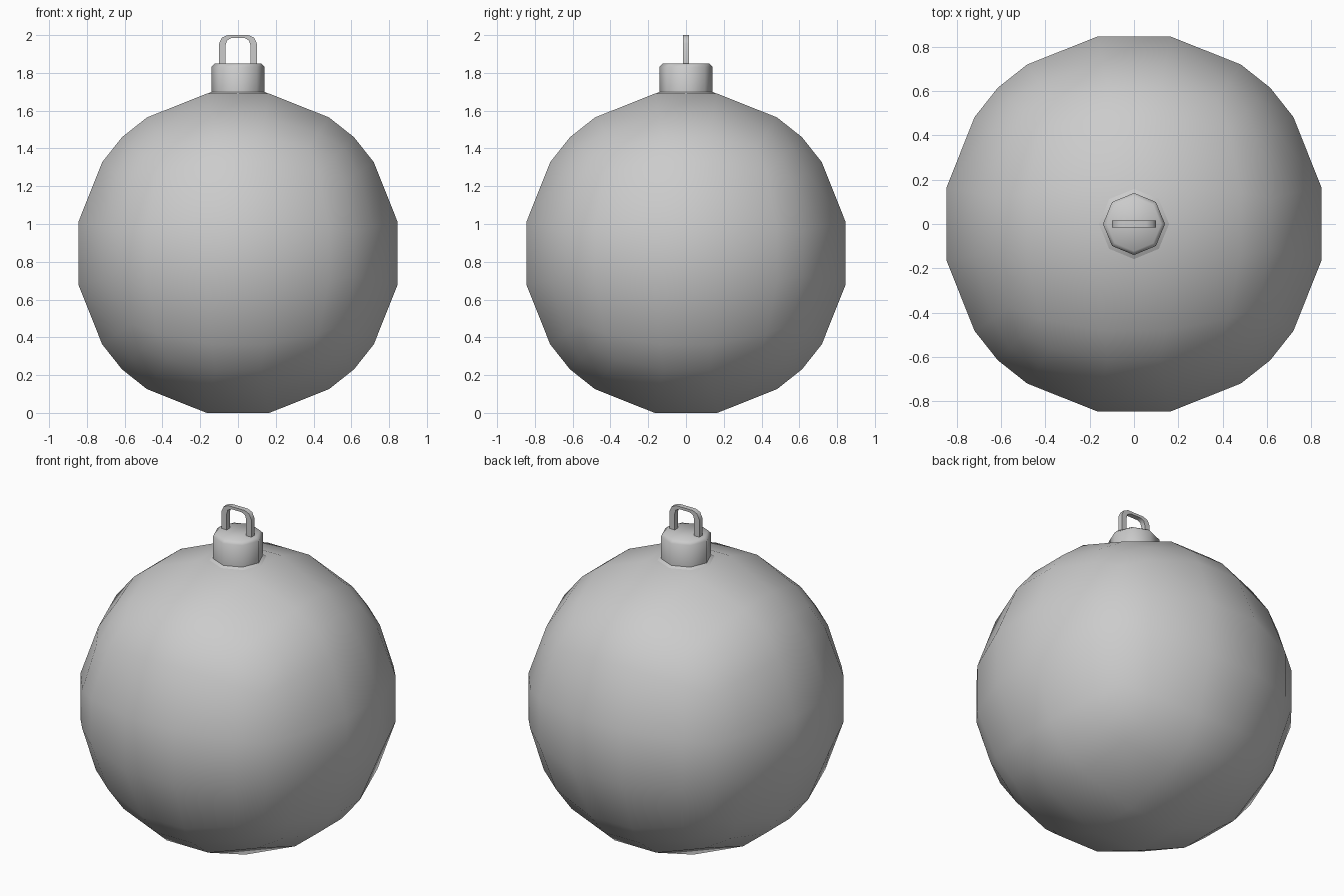
import bpy, bmesh, math
from mathutils import Vector

if "Cube" in bpy.data.objects:
    bpy.data.objects.remove(bpy.data.objects["Cube"])


def finish(name, bm, angle):
    bmesh.ops.remove_doubles(bm, verts=bm.verts, dist=0.0005)
    bmesh.ops.recalc_face_normals(bm, faces=bm.faces)
    mesh = bpy.data.meshes.new(name)
    bm.to_mesh(mesh)
    bm.free()
    ob = bpy.data.objects.new(name, mesh)
    bpy.context.collection.objects.link(ob)
    bpy.ops.object.select_all(action='DESELECT')
    bpy.context.view_layer.objects.active = ob
    ob.select_set(True)
    bpy.ops.object.shade_smooth_by_angle(angle=math.radians(angle))
    return ob


# Ball: a cube grid pushed out to a sphere
RADIUS, CENTRE_Z = 0.877, 0.845
steps = [-1, -0.67, -0.195, 0.195, 0.67, 1]
bm = bmesh.new()
for axis in range(3):
    for sign in (-1, 1):
        def point(u, v):
            p = [0, 0, 0]
            p[axis], p[(axis + 1) % 3], p[(axis + 2) % 3] = sign, u, v
            return bm.verts.new(Vector(p).normalized() * RADIUS + Vector((0, 0, CENTRE_Z)))
        grid = [[point(u, v) for v in steps] for u in steps]
        for i in range(5):
            for j in range(5):
                bm.faces.new((grid[i][j], grid[i + 1][j], grid[i + 1][j + 1], grid[i][j + 1]))
finish("ball", bm, 60)

# Cap: eight-sided collar with a flared foot and bevelled rim
bm = bmesh.new()
rings = []
for r, z in [(0.163, 1.688), (0.14, 1.70), (0.14, 1.832), (0.122, 1.85)]:
    rings.append([bm.verts.new((r * math.cos(k * math.pi / 4), r * math.sin(k * math.pi / 4), z))
                  for k in range(8)])
for a, b in zip(rings, rings[1:]):
    for k in range(8):
        n = (k + 1) % 8
        bm.faces.new((a[k], a[n], b[n], b[k]))
bm.faces.new(rings[-1])
finish("cap", bm, 50)

# Hanging loop: flat arch with square section
outer = [(0.10, 1.84), (0.10, 1.955), (0.085, 1.987), (0.055, 2.0)]
inner = [(0.065, 1.84), (0.065, 1.95), (0.058, 1.972), (0.035, 1.984)]
outer += [(-x, z) for x, z in reversed(outer)]
inner += [(-x, z) for x, z in reversed(inner)]
bm = bmesh.new()
sections = []
for (ox, oz), (ix, iz) in zip(outer, inner):
    sections.append([bm.verts.new(c) for c in ((ox, -0.015, oz), (ox, 0.015, oz),
                                               (ix, 0.015, iz), (ix, -0.015, iz))])
for a, b in zip(sections, sections[1:]):
    for k in range(4):
        n = (k + 1) % 4
        bm.faces.new((a[k], a[n], b[n], b[k]))
bm.faces.new(sections[0])
bm.faces.new(sections[-1])
finish("hanging_loop", bm, 45)
